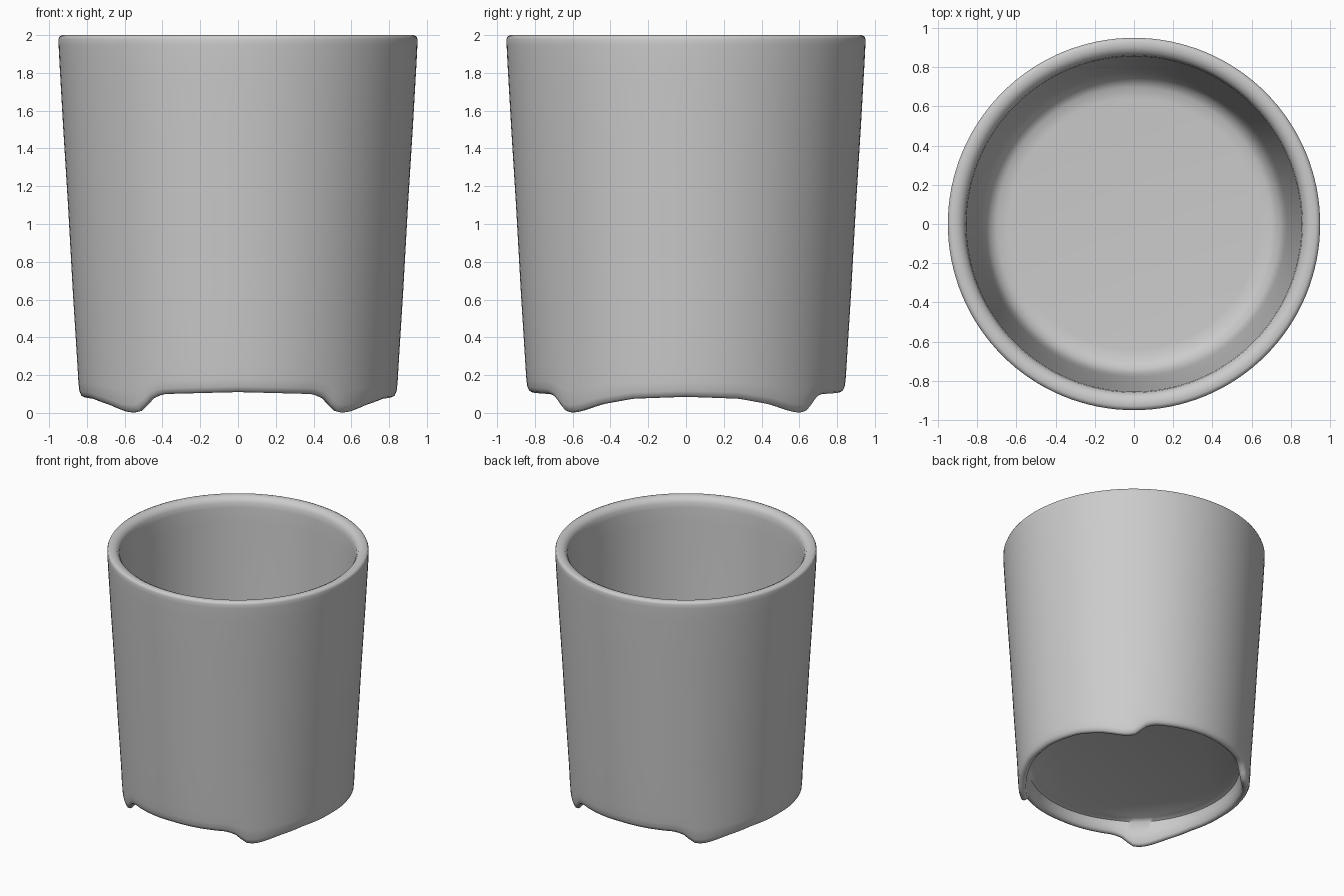
import bpy, bmesh, math

cube = bpy.data.objects.get("Cube")
if cube:
    bpy.data.objects.remove(cube, do_unlink=True)

SEGMENTS = 128

# Height of the lower edge by angle from the x axis, repeated in each quadrant
EDGE = [(0, .085), (20, .075), (33, .045), (43, .008), (47, 0), (51, .01),
        (57, .085), (62, .1), (90, .11)]


def edge_height(angle):
    a = math.degrees(math.atan2(abs(math.sin(angle)), abs(math.cos(angle))))
    for (a0, h0), (a1, h1) in zip(EDGE, EDGE[1:]):
        if a <= a1 + 1e-6:
            t = (a - a0) / (a1 - a0)
            return h0 + (h1 - h0) * t
    return EDGE[-1][1]


# Wall section from under the base, round the foot and lip, to the inner floor:
# radius, height, and how far the point follows the wavy lower edge
SECTION = [
    (.735, .2, 0), (.765, .19, .1), (.775, .15, .5), (.785, .115, 1),
    (.8, .102, 1), (.815, .1, 1), (.83, .108, 1), (.84, .13, .9),
    (.845, .17, .5), (.85, .25, 0), (.875, .65, 0), (.9, 1.1, 0),
    (.925, 1.5, 0), (.945, 1.85, 0), (.95, 1.95, 0), (.95, 1.98, 0),
    (.945, 1.993, 0), (.93, 2, 0), (.9, 1.998, 0), (.875, 1.985, 0),
    (.86, 1.96, 0), (.855, 1.92, 0), (.85, 1.8, 0), (.815, 1.1, 0),
    (.78, .5, 0), (.765, .38, 0), (.74, .325, 0), (.7, .3, 0), (.64, .295, 0),
]

# Pot body
bm = bmesh.new()
rings = []
for radius, height, follow in SECTION:
    ring = []
    for i in range(SEGMENTS):
        a = math.tau * i / SEGMENTS
        z = height + follow * (edge_height(a) - .1)
        ring.append(bm.verts.new((radius * math.cos(a), radius * math.sin(a), z)))
    rings.append(ring)
for low, high in zip(rings, rings[1:]):
    for i in range(SEGMENTS):
        j = (i + 1) % SEGMENTS
        bm.faces.new((low[i], low[j], high[j], high[i]))
bm.faces.new(reversed(rings[0]))
bm.faces.new(rings[-1])
bmesh.ops.recalc_face_normals(bm, faces=bm.faces[:])

mesh = bpy.data.meshes.new("pot")
bm.to_mesh(mesh)
bm.free()
pot = bpy.data.objects.new("pot", mesh)
bpy.context.collection.objects.link(pot)

# Grey clay
clay = bpy.data.materials.new("grey_clay")
clay.use_nodes = True
color = (.6, .6, .6, 1)
clay.diffuse_color = color
clay.node_tree.nodes["Principled BSDF"].inputs["Base Color"].default_value = color
mesh.materials.append(clay)

bpy.context.view_layer.objects.active = pot
pot.select_set(True)
bpy.ops.object.shade_smooth_by_angle(angle=math.radians(50))
